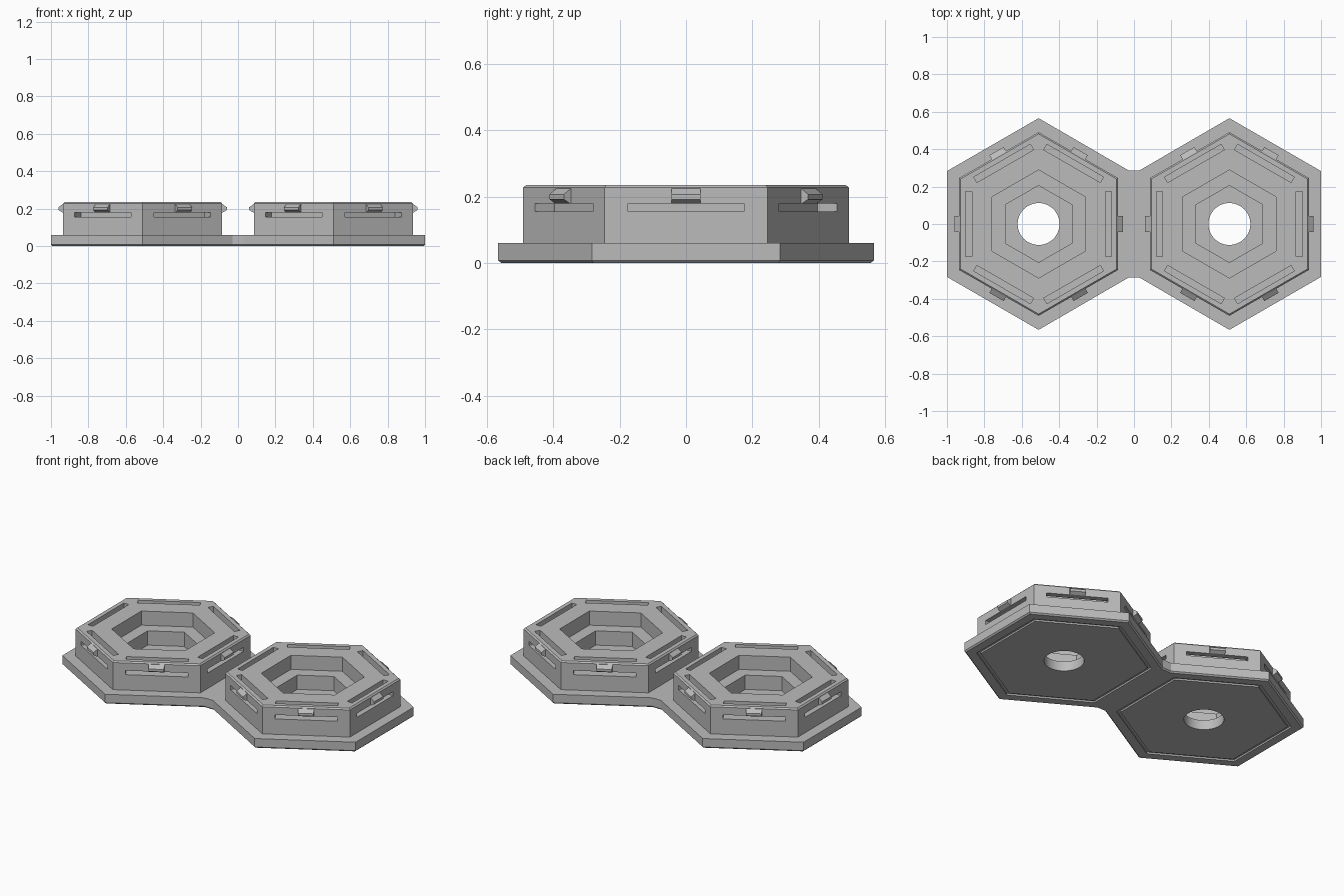
import bpy, bmesh, math
from mathutils import Matrix, Vector

cube = bpy.data.objects.get("Cube")
if cube:
    bpy.data.objects.remove(cube, do_unlink=True)

CENTRE = 0.51
HEX = 2 / math.sqrt(3)          # apothem to corner radius

grey = bpy.data.materials.new("plain_grey")
grey.use_nodes = True
colour = (0.5, 0.5, 0.5, 1)
grey.diffuse_color = colour
grey.node_tree.nodes["Principled BSDF"].inputs["Base Color"].default_value = colour


def finish(name, bm):
    bmesh.ops.recalc_face_normals(bm, faces=bm.faces)
    mesh = bpy.data.meshes.new(name)
    bm.to_mesh(mesh)
    bm.free()
    mesh.materials.append(grey)
    ob = bpy.data.objects.new(name, mesh)
    bpy.context.collection.objects.link(ob)
    return ob


def ring_solid(bm, profile, sides=6, x=0):
    """Sweep a closed (apothem, z) profile round a regular polygon."""
    rings = []
    for apothem, z in profile:
        r = apothem / math.cos(math.pi / sides)
        rings.append([bm.verts.new((x + r * math.sin(math.tau * i / sides),
                                    r * math.cos(math.tau * i / sides), z))
                      for i in range(sides)])
    for a, b in zip(rings, rings[1:] + rings[:1]):
        for i in range(sides):
            j = (i + 1) % sides
            bm.faces.new((a[i], a[j], b[j], b[i]))


def extrude_outline(bm, points, direction):
    """Close an outline into a solid along a direction."""
    face = bm.faces.new([bm.verts.new(p) for p in points])
    new = bmesh.ops.extrude_face_region(bm, geom=[face])["geom"]
    moved = [v for v in new if isinstance(v, bmesh.types.BMVert)]
    bmesh.ops.translate(bm, verts=moved, vec=direction)


def around_sides(bm, profile, width):
    """Put an (outward, z) profile of a given width on all six sides."""
    for i in range(6):
        turn = Matrix.Rotation(math.tau * i / 6, 3, 'Z')
        points = [turn @ Vector((r, -width / 2, z)) for r, z in profile]
        extrude_outline(bm, points, turn @ Vector((0, width, 0)))


def cut(ob, cutter):
    cutter.hide_render = True
    mod = ob.modifiers.new("cut", 'BOOLEAN')
    mod.operation = 'DIFFERENCE'
    mod.solver = 'EXACT'
    mod.object = cutter
    bpy.context.view_layer.objects.active = ob
    bpy.ops.object.modifier_apply(modifier=mod.name)
    bpy.data.objects.remove(cutter, do_unlink=True)


# Base plate: two hexagons joined by a short bridge, lower edge chamfered
A = 0.49
R = A * HEX
half = [(0.03, 0.287), (CENTRE, R), (1, R / 2)]
right = half + [(x, -y) for x, y in reversed(half)]
outline = right + [(-x, -y) for x, y in right]
bm = bmesh.new()
extrude_outline(bm, [(x, y, 0) for x, y in outline], (0, 0, 0.06))
low = [e for e in bm.edges if all(v.co.z < 0.001 for v in e.verts)]
bmesh.ops.bevel(bm, geom=low, offset=0.008, segments=1, affect='EDGES')
base = finish("base_plate", bm)

# Centre holes and the shallow groove under each hexagon
for side in (-1, 1):
    bm = bmesh.new()
    bmesh.ops.create_cone(bm, cap_ends=True, segments=48, radius1=0.112,
                          radius2=0.112, depth=0.4,
                          matrix=Matrix.Translation((side * CENTRE, 0, 0)))
    cut(base, finish("hole_cutter", bm))
    bm = bmesh.new()
    ring_solid(bm, [(0.41, -0.02), (0.43, -0.02), (0.43, 0.01), (0.41, 0.01)],
               x=side * CENTRE)
    cut(base, finish("groove_cutter", bm))
bpy.ops.object.select_all(action='DESELECT')
base.select_set(True)
bpy.context.view_layer.objects.active = base
bpy.ops.object.shade_smooth_by_angle(angle=math.radians(20))

# Hexagonal housing with a stepped well
bm = bmesh.new()
ring_solid(bm, [(0.425, 0.055), (0.425, 0.227), (0.417, 0.235),
                (0.25, 0.235), (0.25, 0.148), (0.178, 0.148), (0.178, 0.055)])
housing = finish("left_housing", bm)

# Slots that run from the top down and out through the sides
bm = bmesh.new()
around_sides(bm, [(0.357, 0.3), (0.357, 0.155), (0.5, 0.155),
                  (0.5, 0.18), (0.391, 0.18), (0.391, 0.3)], 0.35)
cut(housing, finish("slot_cutter", bm))

# Snap clips in the middle of each side
bm = bmesh.new()
around_sides(bm, [(0.41, 0.18), (0.43, 0.18), (0.45, 0.192), (0.45, 0.207),
                  (0.425, 0.225), (0.417, 0.235), (0.41, 0.235)], 0.088)
clips = finish("left_clips", bm)

# Place one set on each hexagon
for ob in (housing, clips):
    ob.location.x = CENTRE
    twin = ob.copy()
    twin.name = ob.name.replace("left", "right")
    twin.location.x = -CENTRE
    bpy.context.collection.objects.link(twin)
